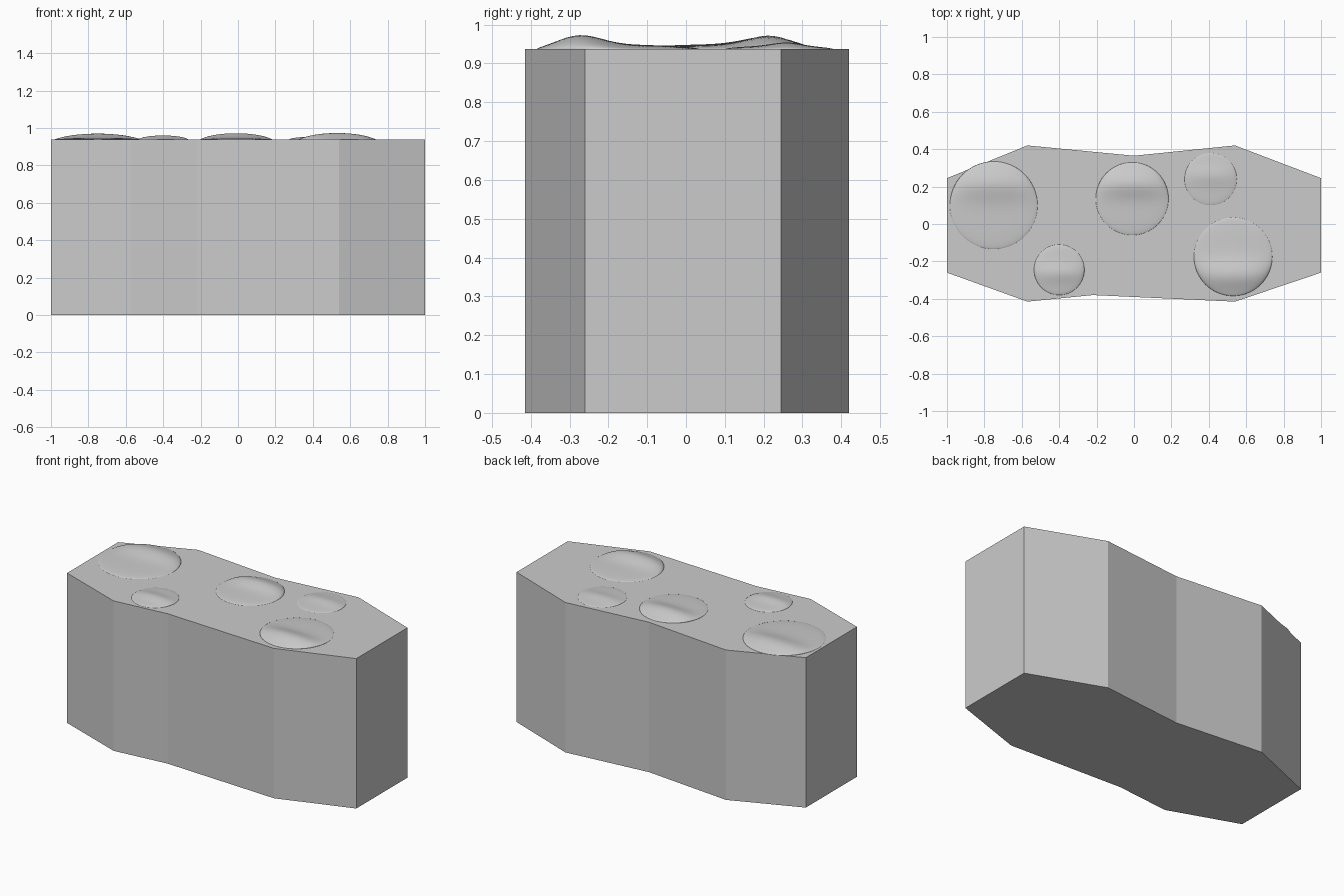
import bpy, bmesh, math

if "Cube" in bpy.data.objects:
    bpy.data.objects.remove(bpy.data.objects["Cube"])

TOP = 0.937

def finish(bm, name, smooth=False):
    bmesh.ops.recalc_face_normals(bm, faces=bm.faces)
    mesh = bpy.data.meshes.new(name)
    bm.to_mesh(mesh)
    bm.free()
    for p in mesh.polygons:
        p.use_smooth = smooth
    ob = bpy.data.objects.new(name, mesh)
    bpy.context.collection.objects.link(ob)
    return ob

# Faceted block extruded from its plan outline
outline = [(-1, -.26), (-.57, -.415), (-.22, -.38), (.54, -.415), (1, -.26),
           (1, .245), (.54, .42), (0, .365), (-.57, .42), (-1, .245)]
bm = bmesh.new()
base = bm.faces.new([bm.verts.new((x, y, 0)) for x, y in outline])
ext = bmesh.ops.extrude_face_region(bm, geom=[base], use_keep_orig=True)
bmesh.ops.translate(bm, vec=(0, 0, TOP),
                    verts=[g for g in ext["geom"] if isinstance(g, bmesh.types.BMVert)])
finish(bm, "stone_block")

# Shallow round pads on top, each swelling into a ridge on its outer side
def pad(name, cx, cy, r, ridge_y, body, ridge, rings=16, segs=64):
    bm = bmesh.new()
    def vert(t, a):
        x, y = r * t * math.cos(a), r * t * math.sin(a)
        fall = 1 - t * t
        z = body * math.sqrt(fall) + ridge * fall ** 0.6 * math.exp(-((y - ridge_y) / (0.4 * r)) ** 2)
        return bm.verts.new((cx + x, cy + y, TOP - 0.001 + z))
    centre = vert(0, 0)
    prev = None
    for i in range(1, rings + 1):
        t = math.sin(math.pi / 2 * i / rings)
        ring = [vert(t, 2 * math.pi * j / segs) for j in range(segs)]
        for j in range(segs):
            k = (j + 1) % segs
            if prev:
                bm.faces.new((prev[j], ring[j], ring[k], prev[k]))
            else:
                bm.faces.new((centre, ring[j], ring[k]))
        prev = ring
    bm.faces.new(prev[::-1])
    finish(bm, name, True)

pad("pad_left", -.75, .10, .235, .13, .013, .027)
pad("pad_middle", -.01, .135, .195, .09, .013, .027)
pad("pad_right", .53, -.175, .21, -.11, .012, .031)
pad("pad_small_back", .41, .24, .14, .02, .009, .009)
pad("pad_small_front", -.40, -.245, .135, -.02, .012, .012)
